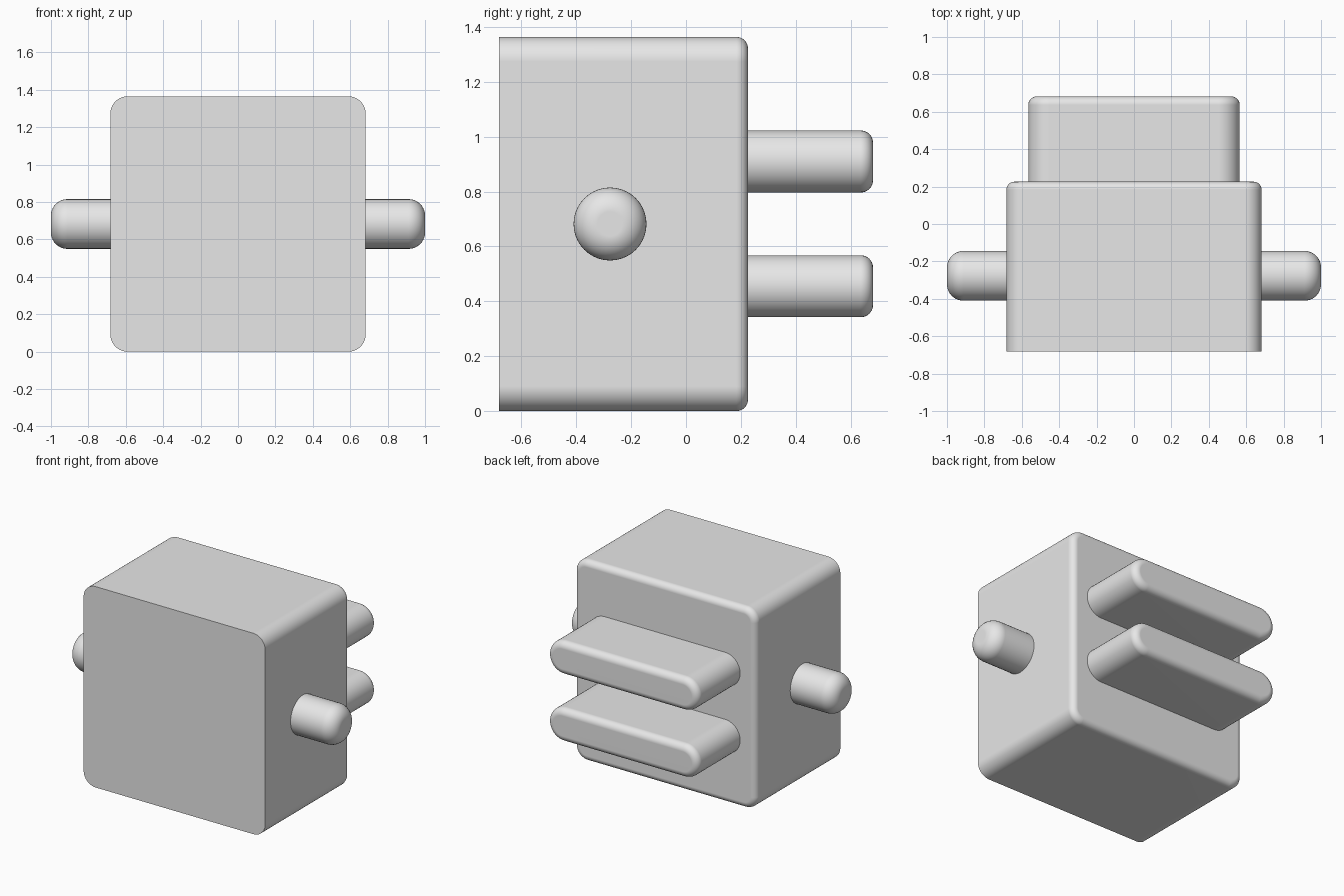
import bpy, bmesh
from math import sin, cos, pi

cube = bpy.data.objects.get("Cube")
if cube:
    bpy.data.objects.remove(cube, do_unlink=True)

grey = bpy.data.materials.new("light_grey")
grey.use_nodes = True
colour = (0.8, 0.8, 0.8, 1)
grey.diffuse_color = colour
grey.node_tree.nodes["Principled BSDF"].inputs["Base Color"].default_value = colour

STEPS = 10


def rounded_outline(hw, hh, radius):
    """Rounded rectangle centred on the origin."""
    points = []
    for q, (sx, sy) in enumerate([(1, 1), (-1, 1), (-1, -1), (1, -1)]):
        for i in range(STEPS + 1):
            a = (q + i / STEPS) * pi / 2
            points.append((sx * (hw - radius) + radius * cos(a),
                           sy * (hh - radius) + radius * sin(a)))
    return points


def filleted_bar(name, hw, hh, radius, start, end, fillet, place):
    """Rounded rectangle swept from start to end, with a fillet at the end."""
    bm = bmesh.new()
    sections = [(start, 0)]
    for i in range(STEPS + 1):
        a = i / STEPS * pi / 2
        sections.append((end - fillet + fillet * sin(a), fillet * (1 - cos(a))))
    rings = []
    for depth, inset in sections:
        outline = rounded_outline(hw - inset, hh - inset, radius - inset)
        rings.append([bm.verts.new(place(u, v, depth)) for u, v in outline])
    n = len(rings[0])
    for low, high in zip(rings, rings[1:]):
        for i in range(n):
            j = (i + 1) % n
            bm.faces.new((low[i], low[j], high[j], high[i]))
    bm.faces.new(rings[0])
    bm.faces.new(rings[-1])
    bmesh.ops.remove_doubles(bm, verts=bm.verts, dist=1e-5)
    bmesh.ops.recalc_face_normals(bm, faces=bm.faces)
    mesh = bpy.data.meshes.new(name)
    bm.to_mesh(mesh)
    bm.free()
    mesh.materials.append(grey)
    obj = bpy.data.objects.new(name, mesh)
    bpy.context.collection.objects.link(obj)
    bpy.ops.object.select_all(action="DESELECT")
    obj.select_set(True)
    bpy.context.view_layer.objects.active = obj
    bpy.ops.object.shade_smooth_by_angle()
    # Keeps the flat sides flat next to the fillets
    obj.modifiers.new("Weighted Normal", "WEIGHTED_NORMAL").keep_sharp = True


MID = 0.682

# Main block, flat at the front and rounded at the back
filleted_bar("body", MID, MID, 0.09, -MID, 0.226, 0.042,
             lambda u, v, d: (u, d, v + MID))

# Two wide prongs at the back
for name, z in (("lower_prong", 0.455), ("upper_prong", 0.91)):
    filleted_bar(name, 0.565, 0.113, 0.113, 0.216, MID, 0.045,
                 lambda u, v, d: (u, d, v + z))

# Round pins on both sides
for name, side in (("left_pin", 1), ("right_pin", -1)):
    filleted_bar(name, 0.133, 0.133, 0.133, MID - 0.01, 1, 0.088,
                 lambda u, v, d: (side * d, u - 0.277, v + MID))
